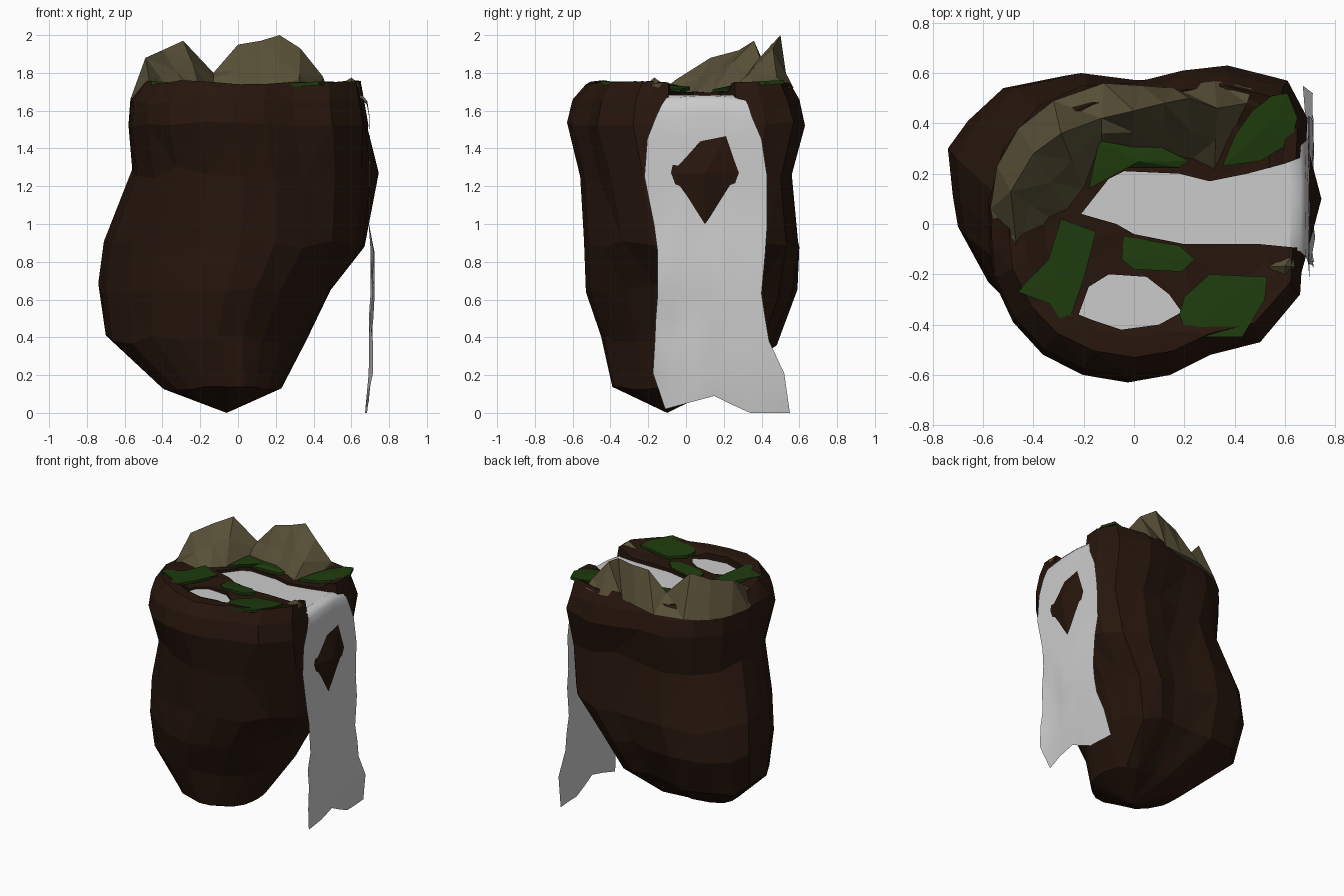
import bpy, bmesh, math, random
from mathutils import Vector

random.seed(4)

def mat(name, rgb):
    m = bpy.data.materials.new(name)
    m.diffuse_color = (*rgb, 1)
    return m

EARTH = mat("earth", (0.020, 0.008, 0.004))
GRASS = mat("grass", (0.013, 0.044, 0.004))
ROCK = mat("rock", (0.095, 0.078, 0.038))

def make(name, verts, faces, material=None, recalc=True, smooth=False):
    bm = bmesh.new()
    vs = [bm.verts.new(v) for v in verts]
    for f in faces:
        bm.faces.new([vs[i] for i in f])
    if recalc:
        bmesh.ops.recalc_face_normals(bm, faces=bm.faces)
    bmesh.ops.triangulate(bm, faces=bm.faces)
    for f in bm.faces:
        f.smooth = smooth
    me = bpy.data.meshes.new(name)
    bm.to_mesh(me)
    bm.free()
    if material:
        me.materials.append(material)
    ob = bpy.data.objects.new(name, me)
    bpy.context.collection.objects.link(ob)
    return ob

def strips(rows, n, closed):
    """Quad indices between consecutive rows of n points."""
    return [(r * n + i, r * n + (i + 1) % n, (r + 1) * n + (i + 1) % n, (r + 1) * n + i)
            for r in range(rows - 1) for i in range(n if closed else n - 1)]

def prism(name, outline, z0, z1):
    n = len(outline)
    vs = [(x, y, z0) for x, y in outline] + [(x, y, z1) for x, y in outline]
    return make(name, vs, strips(2, n, True) + [range(n), range(n, 2 * n)])

# Plan outlines of the island at the rim and at its low bulge
RIM = [(0.68, 0.06), (0.69, 0.25), (0.70, 0.42), (0.62, 0.57), (0.38, 0.63), (0.20, 0.61), (0.0, 0.56),
       (-0.2, 0.55), (-0.38, 0.47), (-0.52, 0.30), (-0.58, 0.08), (-0.575, -0.08), (-0.56, -0.22),
       (-0.48, -0.39), (-0.36, -0.52), (-0.20, -0.60), (-0.02, -0.63), (0.15, -0.60), (0.31, -0.52),
       (0.51, -0.47), (0.67, -0.28), (0.68, -0.12)]
LOW = [(0.49, 0.10), (0.48, 0.25), (0.44, 0.40), (0.36, 0.50), (0.22, 0.57), (0.08, 0.55), (-0.08, 0.56),
       (-0.27, 0.60), (-0.52, 0.55), (-0.66, 0.42), (-0.74, 0.31), (-0.72, 0.12), (-0.70, 0.0),
       (-0.58, -0.22), (-0.46, -0.34), (-0.28, -0.45), (-0.06, -0.52), (0.10, -0.50), (0.22, -0.42),
       (0.34, -0.30), (0.44, -0.16), (0.48, -0.03)]
# Rings: z, xmin, xmax, ymin, ymax, blend from low to rim outline
RINGS = [
    (0.13, -0.40, 0.23, -0.39, 0.16, 0.0),
    (0.38, -0.70, 0.36, -0.45, 0.48, 0.0),
    (0.65, -0.74, 0.49, -0.53, 0.59, 0.0),
    (0.88, -0.71, 0.67, -0.54, 0.60, 0.25),
    (1.27, -0.56, 0.68, -0.56, 0.56, 0.7),
    (1.53, -0.58, 0.69, -0.63, 0.63, 1.0),
    (1.65, -0.57, 0.67, -0.60, 0.60, 1.0),
    (1.75, -0.50, 0.65, -0.53, 0.55, 1.0),
    (1.74, -0.44, 0.60, -0.45, 0.50, 1.0),
    (1.70, -0.36, 0.54, -0.36, 0.41, 1.0),
]
# Rock knob that pokes through the waterfall, by outline index
KNOB = {0: (0.745, 0.10), 1: (0.703, 0.26), N - 1: (0.703, -0.06)} if (N := len(RIM)) else {}
verts = []
for k, (z, x0, x1, y0, y1, t) in enumerate(RINGS):
    pts = [Vector(a).lerp(Vector(b), t) for a, b in zip(LOW, RIM)]
    xs, ys = [p.x for p in pts], [p.y for p in pts]
    for i, p in enumerate(pts):
        x = x0 + (x1 - x0) * (p.x - min(xs)) / (max(xs) - min(xs))
        y = y0 + (y1 - y0) * (p.y - min(ys)) / (max(ys) - min(ys))
        j = 0 if i in KNOB else (0.035 if 0 < k < 5 else 0.012)
        if k == 4:
            x, y = KNOB.get(i, (x, y))
        verts.append((x, y, z + random.uniform(-j, j)))
faces = strips(len(RINGS), N, True)
verts += [(-0.06, -0.10, 0.0), (0.05, 0.0, 1.70)]
for i in range(N):
    faces.append((i, (i + 1) % N, len(verts) - 2))
    faces.append(((len(RINGS) - 1) * N + i, (len(RINGS) - 1) * N + (i + 1) % N, len(verts) - 1))
island = make("island", verts, faces, EARTH)

# River bed and pool hollowed out of the top
RIVER = [(-0.21, 0.04), (-0.10, 0.18), (-0.04, 0.21), (0.18, 0.20), (0.30, 0.17), (0.45, 0.20),
         (0.60, 0.24), (0.66, 0.32), (0.66, -0.11), (0.50, -0.08), (0.20, -0.08), (0.0, -0.04), (-0.07, 0.0)]
POOL = [(-0.22, -0.36), (-0.18, -0.25), (-0.10, -0.20), (0.05, -0.21), (0.14, -0.28),
        (0.19, -0.35), (0.10, -0.40), (-0.05, -0.42), (-0.17, -0.38)]
channel = [(x + 0.15 if x > 0.65 else x, y) for x, y in RIVER]
cutters = [prism("cut_river", channel, 1.655, 2.0), prism("cut_pool", POOL, 1.66, 2.0)]
for c in cutters:
    m = island.modifiers.new("cut", "BOOLEAN")
    m.object, m.operation, m.solver = c, "DIFFERENCE", "EXACT"
dg = bpy.context.evaluated_depsgraph_get()
cut_mesh = bpy.data.meshes.new_from_object(island.evaluated_get(dg))
island.modifiers.clear()
island.data = cut_mesh
for c in cutters:
    bpy.data.objects.remove(c)

# Water surfaces, open flat sheets
def water(name, outline, z):
    make(name, [(x, y, z) for x, y in outline], [range(len(outline))[::-1]], recalc=False)

water("river", [(min(x, 0.63), y) for x, y in RIVER], 1.678)
water("pool", POOL, 1.68)

# Waterfall sheet: x, z, y left, y right
FALL = [
    (0.62, 1.682, -0.10, 0.27), (0.66, 1.675, -0.11, 0.31), (0.683, 1.645, -0.13, 0.33),
    (0.694, 1.58, -0.16, 0.35), (0.696, 1.45, -0.205, 0.40), (0.697, 1.25, -0.22, 0.43),
    (0.693, 1.00, -0.17, 0.43), (0.712, 0.85, -0.15, 0.42), (0.712, 0.63, -0.15, 0.40),
    (0.705, 0.50, -0.16, 0.42), (0.702, 0.38, -0.165, 0.44), (0.702, 0.21, -0.175, 0.52),
]
M = 7
verts = []
for k, (x, z, y0, y1) in enumerate(FALL):
    for i in range(M):
        j = 0.013 if k > 6 else 0.002
        arch = 0.02 * (1 - (2 * i / (M - 1) - 1) ** 2) if k < 4 else 0.0
        verts.append((x + random.uniform(-j, j), y0 + (y1 - y0) * i / (M - 1),
                      z - (0.015 if 0 < k < 4 else 0) + arch * (k > 0)))
for y, z in [(-0.11, 0.02), (0.02, 0.055), (0.15, 0.09), (0.24, 0.045), (0.34, 0.0), (0.45, 0.0), (0.55, 0.0)]:
    verts.append((0.675 + 0.15 * z + random.uniform(-0.01, 0.01), y, z))
quads = strips(len(FALL) + 1, M, False)
make("waterfall", verts, [q[::-1] for q in quads], recalc=False, smooth=True)

# Mountain range: outer foot, ridge, inner slope and inner foot lines
OUTER = [(-0.54, -0.05, 1.68), (-0.57, 0.06, 1.66), (-0.545, 0.23, 1.66), (-0.46, 0.38, 1.66),
         (-0.32, 0.49, 1.67), (-0.12, 0.56, 1.68), (0.03, 0.55, 1.70), (0.16, 0.54, 1.72),
         (0.32, 0.57, 1.72), (0.47, 0.54, 1.72)]
RIDGE = [(-0.47, -0.06, 1.76), (-0.49, 0.13, 1.88), (-0.40, 0.28, 1.92), (-0.29, 0.36, 1.97), (-0.13, 0.42, 1.80),
         (0.0, 0.45, 1.95), (0.12, 0.48, 1.97), (0.22, 0.50, 2.0), (0.33, 0.46, 1.93), (0.45, 0.48, 1.78)]
INNER = [(-0.47, -0.16, 1.70), (-0.33, 0.02, 1.69), (-0.26, 0.05, 1.69), (-0.20, 0.14, 1.69), (-0.13, 0.30, 1.69),
         (-0.01, 0.28, 1.69), (0.12, 0.28, 1.69), (0.22, 0.25, 1.69), (0.32, 0.21, 1.69), (0.40, 0.38, 1.69)]
slope = [tuple((Vector(a) + Vector(b)) * 0.5 + Vector((0, 0, random.uniform(-0.03, 0.03))))
         for a, b in zip(RIDGE, INNER)]
n = len(OUTER)
faces = strips(4, n, False)
faces += [(i, i + 1, 3 * n + i + 1, 3 * n + i) for i in range(n - 1)]
faces += [(0, n, 2 * n, 3 * n), (n - 1, 2 * n - 1, 3 * n - 1, 4 * n - 1)]
make("mountain", OUTER + RIDGE + slope + INNER, faces, ROCK)

# Grass patches and stone: domed caps whose skirts sink into the ground
def patch(name, pts, z, rise, material):
    n = len(pts)
    cx, cy = sum(p[0] for p in pts) / n, sum(p[1] for p in pts) / n
    tilt = lambda x, y: 0.12 * (math.hypot(x, y) - math.hypot(cx, cy))   # rises towards the rim
    vs = [(x, y, z - 0.02 + tilt(x, y)) for x, y in pts]
    vs += [(x, y, z + tilt(x, y)) for x, y in pts]
    vs.append((cx, cy, z + rise))
    make(name, vs, strips(2, n, True) + [(n + i, n + (i + 1) % n, 2 * n) for i in range(n)], material)

patch("grass_left", [(-0.29, 0.02), (-0.15, -0.03), (-0.20, -0.22), (-0.27, -0.42), (-0.33, -0.32),
                     (-0.46, -0.27), (-0.34, -0.14)], 1.735, 0.005, GRASS)
patch("grass_middle", [(-0.04, -0.05), (0.18, -0.085), (0.24, -0.14), (0.19, -0.19), (0.0, -0.18),
                       (-0.05, -0.14)], 1.71, 0.005, GRASS)
patch("grass_front", [(0.20, -0.29), (0.30, -0.20), (0.53, -0.21), (0.52, -0.30), (0.43, -0.45),
                      (0.22, -0.45), (0.18, -0.36)], 1.737, 0.005, GRASS)
patch("grass_back_right", [(0.35, 0.23), (0.40, 0.35), (0.47, 0.45), (0.55, 0.51), (0.61, 0.52), (0.65, 0.42),
                           (0.62, 0.32), (0.50, 0.25)], 1.742, 0.01, GRASS)
patch("grass_back", [(-0.18, 0.14), (-0.14, 0.33), (0.08, 0.32), (0.22, 0.25), (0.18, 0.225),
                     (-0.04, 0.225)], 1.715, 0.02, GRASS)
patch("stone", [(0.53, -0.17), (0.60, -0.21), (0.64, -0.17), (0.63, -0.12)], 1.74, 0.035, ROCK)
